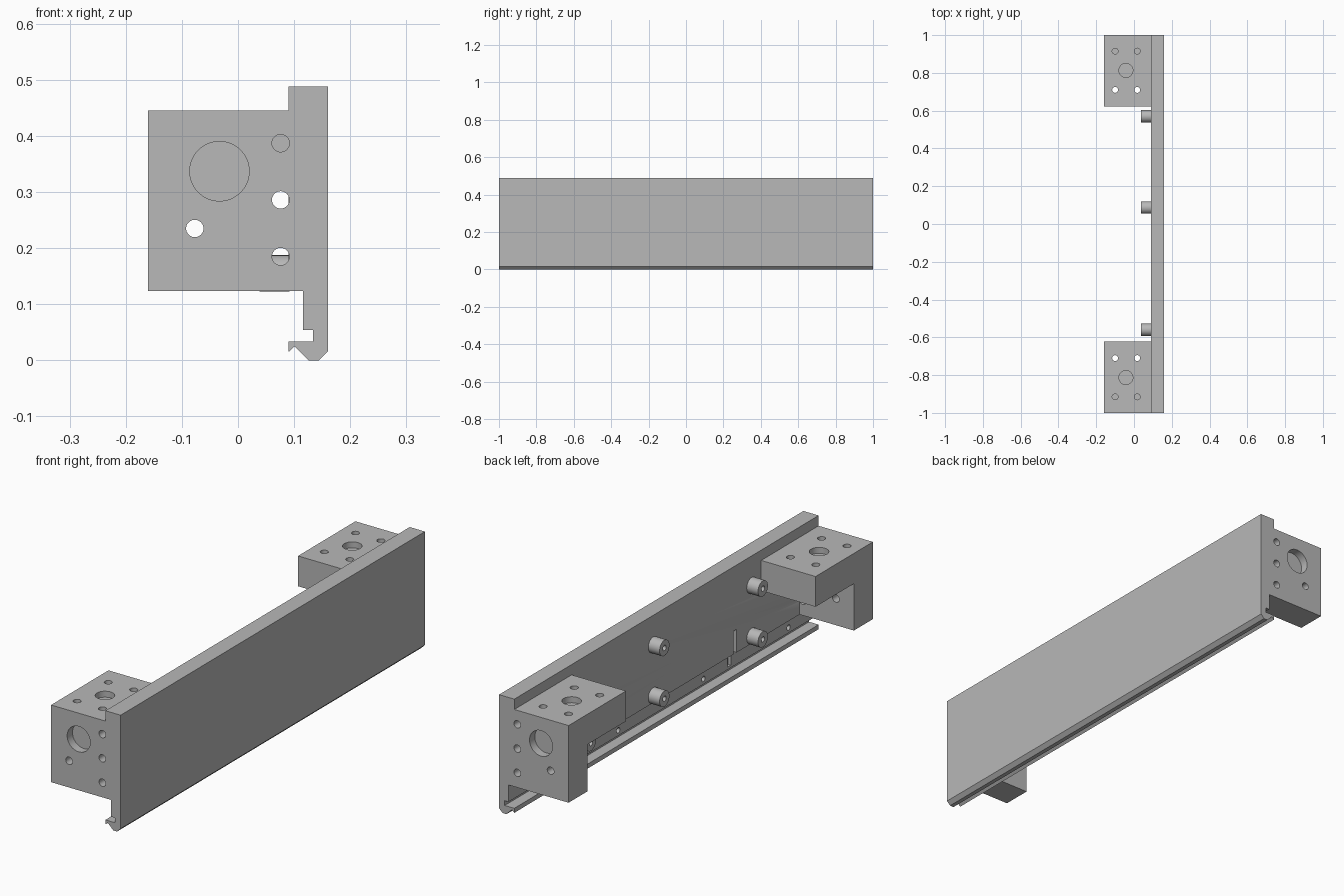
import bpy, bmesh, math
from mathutils import Matrix, Vector

old = bpy.data.objects.get("Cube")
if old:
    bpy.data.objects.remove(old, do_unlink=True)

grey = bpy.data.materials.new("plain grey")
grey.use_nodes = True
colour = (0.48, 0.48, 0.48, 1)
grey.diffuse_color = colour
grey.node_tree.nodes["Principled BSDF"].inputs["Base Color"].default_value = colour


def finish(name, bm):
    bmesh.ops.recalc_face_normals(bm, faces=bm.faces)
    mesh = bpy.data.meshes.new(name)
    bm.to_mesh(mesh)
    bm.free()
    mesh.materials.append(grey)
    ob = bpy.data.objects.new(name, mesh)
    bpy.context.collection.objects.link(ob)
    return ob


def extrude_profile(name, points, axis, start, end):
    """Extrude a closed (horizontal, z) outline along x or y."""
    bm = bmesh.new()
    place = (lambda p: (start, p[0], p[1])) if axis == "x" else (lambda p: (p[0], start, p[1]))
    face = bm.faces.new([bm.verts.new(place(p)) for p in points])
    moved = bmesh.ops.extrude_face_region(bm, geom=[face])["geom"]
    shift = Vector((end - start, 0, 0)) if axis == "x" else Vector((0, end - start, 0))
    bmesh.ops.translate(bm, vec=shift, verts=[v for v in moved if isinstance(v, bmesh.types.BMVert)])
    return finish(name, bm)


def rod(bm, a, b, r, sides=32):
    """Add a capped cylinder from a to b."""
    a, b = Vector(a), Vector(b)
    turn = (b - a).to_track_quat("Z", "Y").to_matrix().to_4x4()
    bmesh.ops.create_cone(bm, cap_ends=True, segments=sides, radius1=r, radius2=r,
                          depth=(b - a).length, matrix=Matrix.Translation((a + b) / 2) @ turn)


def boolean(ob, other, operation):
    mod = ob.modifiers.new(operation, "BOOLEAN")
    mod.operation, mod.solver, mod.object = operation, "EXACT", other
    bpy.context.view_layer.objects.active = ob
    bpy.ops.object.modifier_apply(modifier=mod.name)
    bpy.data.objects.remove(other, do_unlink=True)


def smooth(ob):
    bpy.ops.object.select_all(action="DESELECT")
    ob.select_set(True)
    bpy.context.view_layer.objects.active = ob
    bpy.ops.object.shade_smooth_by_angle(angle=math.radians(30))


# Long side plate with a hooked lower edge
plate = extrude_profile("side_plate_with_brackets", [
    (.09, .488), (.16, .488), (.16, .016), (.144, 0), (.126, 0), (.101, .025), (.09, .015),
    (.09, .034), (.134, .034), (.134, .054), (.116, .054), (.116, .124), (.09, .124)],
    "y", -1, 1)

# L-shaped brackets, one at each end
for s in (-1, 1):
    bracket = extrude_profile("bracket", [
        (s, .124), (s, .445), (s * .623, .445), (s * .623, .319), (s * .875, .319), (s * .875, .124)],
        "x", -.16, .1)
    boolean(plate, bracket, "UNION")

# Round holes in the brackets
cut = bmesh.new()
for s in (-1, 1):
    rod(cut, (-.033, s * 1.02, .337), (-.033, s * .965, .337), .053, 48)
    for x, z in ((.076, .387), (.076, .286), (.076, .185), (-.077, .235)):
        rod(cut, (x, s * 1.02, z), (x, s * .86, z), .0155)
    rod(cut, (-.043, s * .813, .47), (-.043, s * .813, .42), .037, 48)
    for x in (-.1, .017):
        rod(cut, (x, s * .71, .47), (x, s * .71, .3), .0155)
        rod(cut, (x, s * .915, .47), (x, s * .915, .34), .0155)
# Small blind holes along the lower edge
for y in (-.84, -.28, .28, .84):
    rod(cut, (.1, y, .076), (.14, y, .076), .011, 20)
boolean(plate, finish("hole_cutter", cut), "DIFFERENCE")

# Narrow upright groove in the inner wall
groove = extrude_profile("groove_cutter", [
    (-.46, .065), (-.44, .065), (-.44, .22), (-.46, .22)], "x", .05, .128)
boolean(plate, groove, "DIFFERENCE")
smooth(plate)

# Standoffs with a centre bore
for i, y in enumerate((.57, .087, -.56)):
    for level, z in (("lower", .155), ("upper", .366)):
        bm = bmesh.new()
        rod(bm, (.038, y, z), (.092, y, z), .0325)
        standoff = finish(f"{level}_standoff_{i + 1}", bm)
        bm = bmesh.new()
        rod(bm, (.02, y, z), (.08, y, z), .011, 20)
        boolean(standoff, finish("bore_cutter", bm), "DIFFERENCE")
        smooth(standoff)
